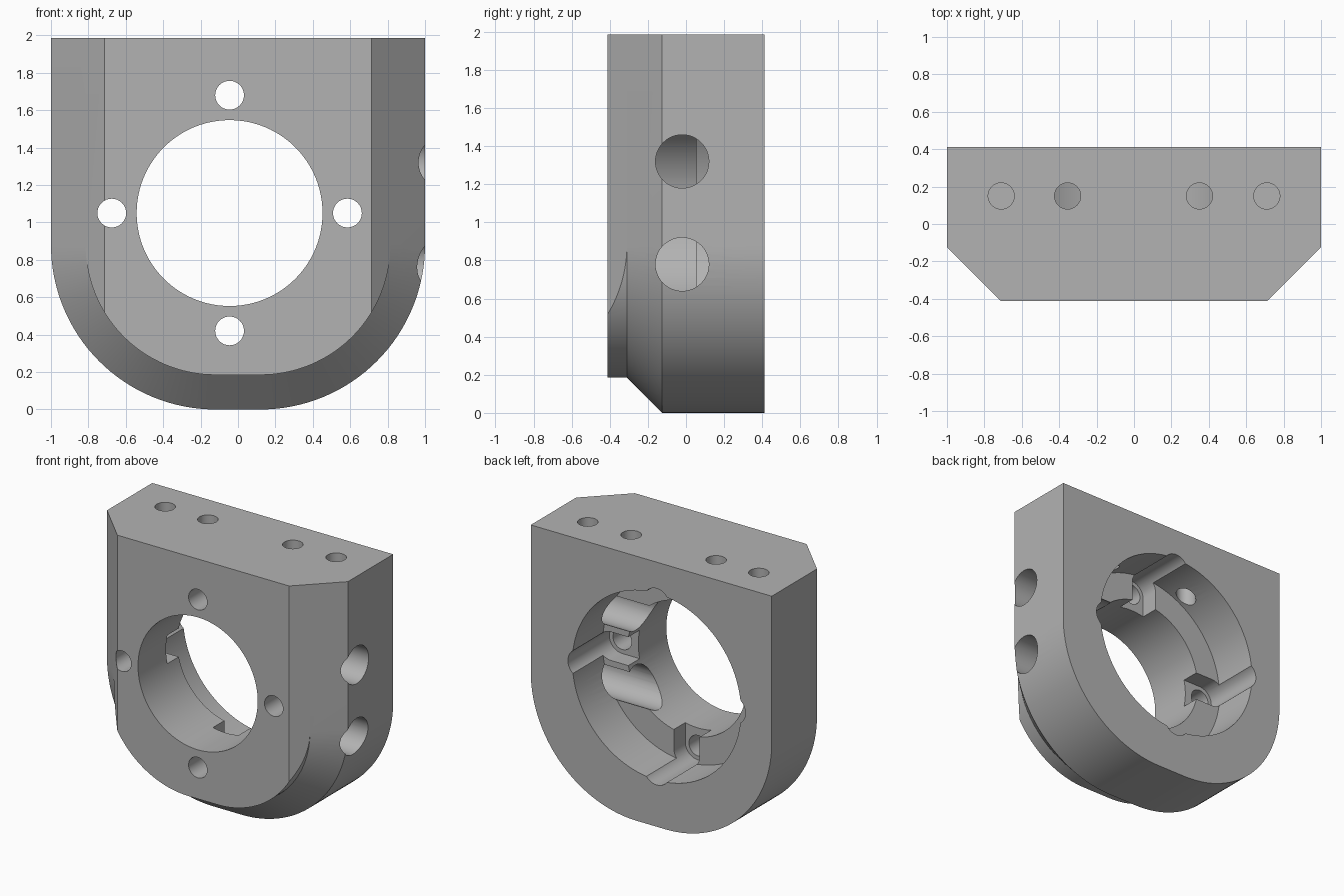
import bpy, bmesh, math
from mathutils import Vector

cube = bpy.data.objects.get("Cube")
if cube:
    bpy.data.objects.remove(cube, do_unlink=True)

HEIGHT = 1.985
BACK, FRONT = 0.412, -0.412
CHAMFER_Y = -0.125          # where the front chamfer begins
INSET = 0.185               # chamfer size round the rounded foot
CORNER_X, CORNER_R = 0.12, 0.88
BORE_X, BORE_Z = -0.045, 1.05
SCREW_RADIUS = 0.63         # distance of the screws from the bore axis

metal = bpy.data.materials.new("plain_grey")
metal.use_nodes = True
grey = (0.45, 0.45, 0.45, 1)
metal.diffuse_color = grey
metal.node_tree.nodes["Principled BSDF"].inputs["Base Color"].default_value = grey


def add_object(name, bm):
    bmesh.ops.recalc_face_normals(bm, faces=bm.faces)
    mesh = bpy.data.meshes.new(name)
    bm.to_mesh(mesh)
    bm.free()
    obj = bpy.data.objects.new(name, mesh)
    bpy.context.collection.objects.link(obj)
    mesh.materials.append(metal)
    return obj


def outline(inset, steps=32):
    """Flat-topped outline with two large rounded lower corners."""
    r = CORNER_R - inset
    right = []
    for i in range(steps + 1):
        a = math.pi / 2 * i / steps
        right.append((CORNER_X + r * math.cos(a), CORNER_R - r * math.sin(a)))
    right.insert(0, (1 - inset, HEIGHT))
    return right + [(-x, z) for x, z in reversed(right)]


def make_body():
    bm = bmesh.new()
    sections = [(BACK, 0), (CHAMFER_Y, 0), (CHAMFER_Y - INSET, INSET), (FRONT, INSET)]
    rings = [[bm.verts.new((x, y, z)) for x, z in outline(i)] for y, i in sections]
    n = len(rings[0])
    for a, b in zip(rings, rings[1:]):
        for k in range(n):
            m = (k + 1) % n
            bm.faces.new((a[k], a[m], b[m], b[k]))
    bm.faces.new(rings[0])
    bm.faces.new(rings[-1])
    # slanted front sides
    for side in (1, -1):
        bmesh.ops.bisect_plane(
            bm, geom=bm.verts[:] + bm.edges[:] + bm.faces[:], dist=0.0002,
            plane_co=(side, CHAMFER_Y, 0), plane_no=Vector((side, -1, 0)).normalized(),
            clear_outer=True)
        gap = [e for e in bm.edges if e.is_boundary]
        bmesh.ops.holes_fill(bm, edges=gap, sides=0)
    return add_object("mounting_block", bm)


def cut(body, cutter):
    mod = body.modifiers.new("cut", "BOOLEAN")
    mod.operation = "DIFFERENCE"
    mod.solver = "EXACT"
    mod.object = cutter
    bpy.context.view_layer.objects.active = body
    bpy.ops.object.modifier_apply(modifier=mod.name)
    bpy.data.objects.remove(cutter, do_unlink=True)


def drill(body, start, end, radius, sides=48):
    """Cut a round hole between two points."""
    start, end = Vector(start), Vector(end)
    axis = end - start
    bm = bmesh.new()
    bmesh.ops.create_cone(bm, cap_ends=True, segments=sides, radius1=radius,
                          radius2=radius, depth=axis.length)
    bmesh.ops.rotate(bm, verts=bm.verts, matrix=axis.to_track_quat("Z", "Y").to_matrix())
    bmesh.ops.translate(bm, verts=bm.verts, vec=(start + end) / 2)
    cut(body, add_object("drill_cutter", bm))


def screw_pocket(body, angle, floor_y, half_width):
    """Round-ended slot running from the bore out past a screw."""
    c, s = math.cos(angle), math.sin(angle)
    shape = [(0.3, half_width), (0.3, -half_width)]
    for i in range(25):
        a = math.pi * (i / 24 - 0.5)
        shape.append((SCREW_RADIUS + half_width * math.cos(a), half_width * math.sin(a)))
    bm = bmesh.new()
    ends = [[bm.verts.new((BORE_X + u * c - v * s, y, BORE_Z + u * s + v * c))
             for u, v in shape] for y in (floor_y, 0.6)]
    n = len(shape)
    for k in range(n):
        m = (k + 1) % n
        bm.faces.new((ends[0][k], ends[0][m], ends[1][m], ends[1][k]))
    bm.faces.new(ends[0])
    bm.faces.new(ends[1])
    cut(body, add_object("pocket_cutter", bm))


block = make_body()

# stepped main bore
drill(block, (BORE_X, -0.6, BORE_Z), (BORE_X, 0.6, BORE_Z), 0.497, 96)
drill(block, (BORE_X, 0.055, BORE_Z), (BORE_X, 0.6, BORE_Z), 0.7, 96)

# four screw pockets with through holes
for q in range(4):
    angle = q * math.pi / 2
    screw_pocket(block, angle, -0.08, 0.107)
    x = BORE_X + SCREW_RADIUS * math.cos(angle)
    z = BORE_Z + SCREW_RADIUS * math.sin(angle)
    drill(block, (x, -0.6, z), (x, 0.02, z), 0.077, 32)

# two side holes opening into the bore
for z in (1.32, 0.78):
    drill(block, (1.2, -0.02, z), (0.1, -0.02, z), 0.14)

# top holes: the inner pair reach the bore, the outer pair are blind
for x, bottom in ((-0.71, 1.5), (-0.355, 1.4), (0.35, 1.4), (0.71, 1.5)):
    drill(block, (x, 0.15, 2.2), (x, 0.15, bottom), 0.07, 32)

bpy.ops.object.select_all(action="DESELECT")
block.select_set(True)
bpy.context.view_layer.objects.active = block
bpy.ops.object.shade_smooth_by_angle(angle=math.radians(30))
